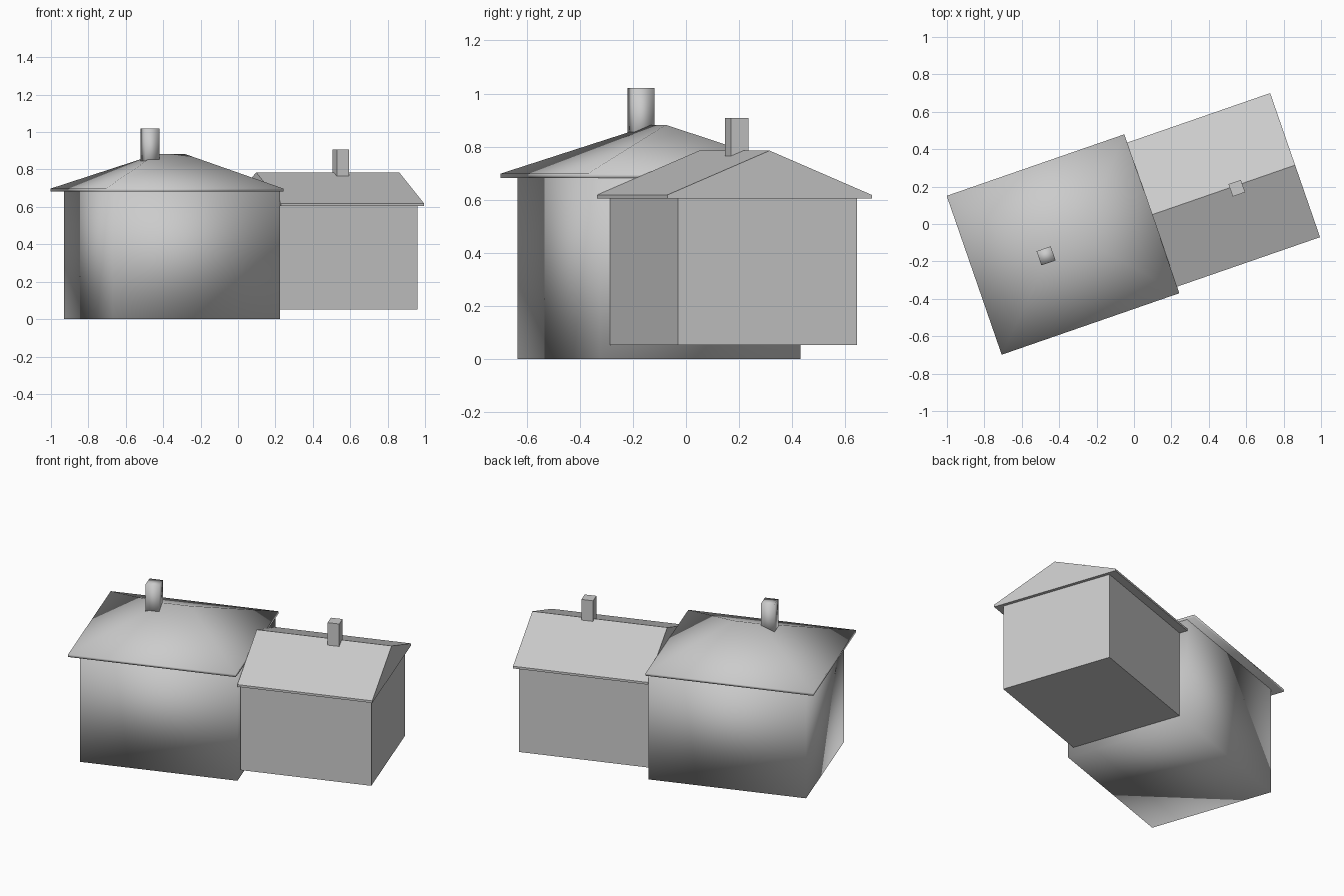
import bpy
from math import radians

if "Cube" in bpy.data.objects:
    bpy.data.objects.remove(bpy.data.objects["Cube"])

TURN = radians(19.1)   # both houses share one skewed axis
JOIN = 0.108           # where the two houses meet along that axis


def add_part(name, verts, faces, smooth):
    mesh = bpy.data.meshes.new(name)
    mesh.from_pydata(verts, [], faces)
    mesh.polygons.foreach_set("use_smooth", [smooth] * len(mesh.polygons))
    mesh.update()
    ob = bpy.data.objects.new(name, mesh)
    ob.rotation_euler.z = TURN
    bpy.context.collection.objects.link(ob)
    return ob


def ring(u, v, z):
    return [(u[0], v[0], z), (u[1], v[0], z), (u[1], v[1], z), (u[0], v[1], z)]


SIDES = [(i, (i + 1) % 4, (i + 1) % 4 + 4, i + 4) for i in range(4)]
BOTTOM = [(3, 2, 1, 0)]


def box(name, u, v, z, smooth):
    return add_part(name, ring(u, v, z[0]) + ring(u, v, z[1]),
                    BOTTOM + SIDES + [(4, 5, 6, 7)], smooth)


def roof(name, u, v, z, ridge, smooth):
    """Thin eave lip with slopes rising to a ridge (hip or gable)."""
    mid = sum(v) / 2
    verts = ring(u, v, z[0]) + ring(u, v, z[1]) + [(r, mid, z[2]) for r in ridge]
    slopes = [(4, 5, 9, 8), (6, 7, 8, 9), (5, 6, 9), (7, 4, 8)]
    return add_part(name, verts, BOTTOM + SIDES + slopes, smooth)


# Large house: smooth shaded, short hip ridge
box("large_walls", (-0.84, JOIN - 0.003), (-0.38, 0.42), (0.0, 0.69), True)
roof("large_roof", (-0.897, JOIN), (-0.429, 0.47), (0.682, 0.698, 0.882),
     (-0.455, -0.291), True)
box("large_chimney", (-0.54, -0.46), (-0.047, 0.033), (0.80, 1.02), True)

# Small house: flat shaded, gable roof
box("small_walls", (JOIN + 0.003, 0.897), (-0.342, 0.372), (0.052, 0.61), False)
roof("small_roof", (JOIN, 0.917), (-0.392, 0.423), (0.604, 0.618, 0.785),
     (JOIN, 0.917), False)
box("small_chimney", (0.547, 0.617), (-0.034, 0.036), (0.765, 0.908), False)
